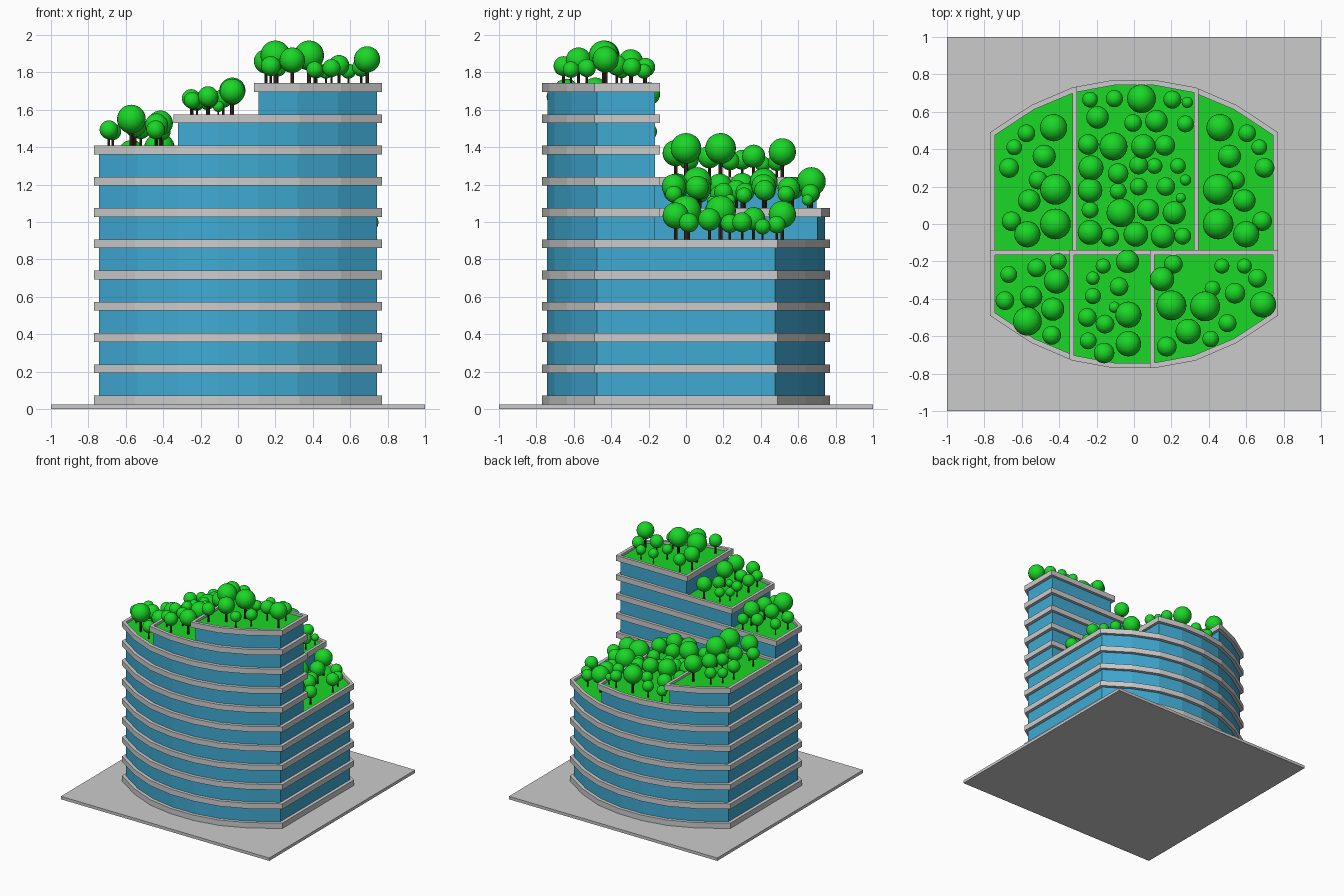
import bpy, bmesh
from mathutils import Matrix

if "Cube" in bpy.data.objects:
    bpy.data.objects.remove(bpy.data.objects["Cube"])


def material(name, rgb):
    m = bpy.data.materials.new(name)
    m.diffuse_color = (*rgb, 1)
    m.use_nodes = True
    m.node_tree.nodes["Principled BSDF"].inputs["Base Color"].default_value = m.diffuse_color
    return m


GLASS = material("glass", (0.05, 0.40, 0.65))
GREEN = material("greenery", (0.01, 0.68, 0.02))
BARK = material("bark", (0.06, 0.03, 0.015))

# Bowed footprint: right half of the back edge, mirrored to all sides
OUTER = [(0.11, 0.77), (0.33, 0.73), (0.55, 0.635), (0.77, 0.49)]
INNER = [(0.107, 0.742), (0.318, 0.703), (0.535, 0.612), (0.742, 0.476)]
FLOOR, BAND, BASE, SINK, LIP = 0.167, 0.047, 0.025, 0.02, 0.025


def footprint(quarter):
    right = quarter + [(x, -y) for x, y in reversed(quarter)]
    return right + [(-x, y) for x, y in reversed(right)]


def clip(poly, axis, limit, sign):
    """Keep the part of a convex polygon where sign * coord >= sign * limit."""
    out = []
    for a, b in zip(poly, poly[1:] + poly[:1]):
        da, db = sign * (a[axis] - limit), sign * (b[axis] - limit)
        if da >= 0:
            out.append(a)
        if da * db < 0:
            t = da / (da - db)
            out.append((a[0] + (b[0] - a[0]) * t, a[1] + (b[1] - a[1]) * t))
    return out


def region(quarter, cuts, inset):
    poly = footprint(quarter)
    for axis, limit, sign in cuts:
        poly = clip(poly, axis, limit + sign * inset, sign)
    return poly


def finish(name, bm, mats=()):
    bmesh.ops.recalc_face_normals(bm, faces=bm.faces)
    me = bpy.data.meshes.new(name)
    bm.to_mesh(me)
    bm.free()
    for m in mats:
        me.materials.append(m)
    ob = bpy.data.objects.new(name, me)
    bpy.context.collection.objects.link(ob)
    return ob


def wall(bm, poly, z0, z1):
    """Vertical wall round a polygon; returns its lower and upper vertices."""
    lo = [bm.verts.new((x, y, z0)) for x, y in poly]
    hi = [bm.verts.new((x, y, z1)) for x, y in poly]
    for i in range(len(poly)):
        j = (i + 1) % len(poly)
        bm.faces.new((lo[i], lo[j], hi[j], hi[i]))
    return lo, hi


def glass_block(name, cuts, z0, z1):
    """Glazed storeys with a planted roof."""
    bm = bmesh.new()
    lo, hi = wall(bm, region(INNER, cuts, LIP), z0, z1)
    bm.faces.new(lo)
    bm.faces.new(hi).material_index = 1
    finish(name, bm, (GLASS, GREEN))


def floor_band(name, cuts, z0):
    """Concrete ring around one storey."""
    bm = bmesh.new()
    outer = wall(bm, region(OUTER, cuts, 0), z0, z0 + BAND)
    inner = wall(bm, region(INNER, cuts, LIP), z0, z0 + BAND)
    for a, b in zip(outer, inner):
        edges = [bm.edges.get((v, w)) for ring in (a, b) for v, w in zip(ring, ring[1:] + ring[:1])]
        bmesh.ops.triangle_fill(bm, use_beauty=True, edges=edges, normal=(0, 0, 1))
    finish(name, bm)


def band_z(level):
    return BASE + level * FLOOR


def roof_z(level):
    return band_z(level) + BAND - SINK


# Ground plate
bm = bmesh.new()
bmesh.ops.create_cube(bm, size=1, matrix=Matrix.Translation((0, 0, BASE / 2)) @ Matrix.Diagonal((2, 2, BASE, 1)))
finish("ground_plate", bm)

# Full-width lower storeys
glass_block("lower_storeys", [], BASE, roof_z(5))
for level in range(6):
    floor_band(f"lower_band_{level}", [], band_z(level))

# Stepped upper storeys: front wing rises to the right, back wing to the left
FRONT, BACK = (1, -0.14, -1), (1, -0.19, 1)
WINGS = [
    ("front_left", [FRONT], 5, 8),
    ("front_middle", [FRONT, (0, -0.345, 1)], 8, 9),
    ("front_right", [FRONT, (0, 0.085, 1)], 9, 10),
    ("back_middle", [BACK, (0, 0.345, -1)], 5, 6),
    ("back_left", [BACK, (0, -0.305, -1)], 6, 7),
]
for name, cuts, start, top in WINGS:
    glass_block(name + "_storeys", cuts, roof_z(start), roof_z(top))
    for level in range(start + 1, top + 1):
        floor_band(f"{name}_band_{level}", cuts, band_z(level))


def plant(name, trees, roof):
    """Round trees (x, y, crown radius) standing on a roof terrace."""
    crowns, trunks = bmesh.new(), bmesh.new()
    for x, y, r in trees:
        h = 2.1 * r
        bmesh.ops.create_uvsphere(crowns, u_segments=24, v_segments=14, radius=r,
                                  matrix=Matrix.Translation((x, y, roof + h)))
        w = 0.13 * r
        bmesh.ops.create_cone(trunks, cap_ends=True, segments=8, radius1=w, radius2=w, depth=h,
                              matrix=Matrix.Translation((x, y, roof + h / 2)))
    ob = finish(name + "_tree_crowns", crowns, [GREEN])
    for p in ob.data.polygons:
        p.use_smooth = True
    finish(name + "_tree_trunks", trunks, [BARK])


front_right = [
    (.69, -.43, .07), (.38, -.44, .08), (.2, -.435, .08), (.15, -.295, .065), (.21, -.215, .05),
    (.47, -.225, .04), (.59, -.225, .04), (.66, -.29, .05), (.42, -.345, .042), (.54, -.37, .055),
    (.5, -.53, .048), (.29, -.575, .068), (.41, -.615, .044), (.175, -.655, .053)]
front_middle = [
    (-.035, -.2, .062), (-.165, -.225, .04), (-.22, -.29, .036), (-.08, -.335, .05),
    (-.22, -.385, .043), (-.105, -.445, .03), (-.03, -.485, .07), (-.25, -.5, .05),
    (-.155, -.535, .05), (-.245, -.625, .045), (-.03, -.64, .068), (-.16, -.69, .055)]
front_left = [
    (-.67, -.27, .045), (-.52, -.235, .05), (-.405, -.2, .045), (-.415, -.305, .067),
    (-.55, -.39, .06), (-.69, -.41, .05), (-.435, -.455, .062), (-.57, -.52, .077), (-.44, -.595, .05)]
back_left = [
    (-.43, .515, .073), (-.575, .485, .047), (-.64, .41, .042), (-.48, .362, .062),
    (-.668, .3, .053), (-.513, .235, .05), (-.42, .185, .082), (-.56, .125, .06),
    (-.655, .015, .052), (-.42, 0, .082), (-.57, -.055, .07)]
back_middle = [
    (-.235, .665, .042), (-.105, .67, .046), (.04, .67, .077), (.205, .665, .048), (.285, .65, .03),
    (-.195, .57, .06), (-.005, .54, .047), (.12, .55, .06), (.275, .535, .045),
    (-.245, .425, .055), (-.11, .415, .075), (.05, .415, .065), (.165, .42, .055),
    (-.23, .3, .067), (-.085, .27, .055), (.025, .315, .05), (.11, .31, .042), (.235, .31, .042),
    (.275, .235, .03), (-.235, .18, .066), (-.085, .175, .045), (.025, .2, .047), (.17, .2, .05),
    (.25, .14, .027), (-.235, .075, .045), (-.07, .06, .077), (.075, .075, .06), (.215, .06, .062),
    (-.235, -.045, .066), (-.13, -.07, .05), (.01, -.055, .066), (.155, -.065, .065), (.26, -.065, .045)]

plant("front_right", front_right, roof_z(10))
plant("front_middle", front_middle, roof_z(9))
plant("front_left", front_left, roof_z(8))
plant("back_left", back_left, roof_z(7))
plant("back_middle", back_middle, roof_z(6))
plant("back_right", [(0.03 - x, y, r) for x, y, r in back_left], roof_z(5))
